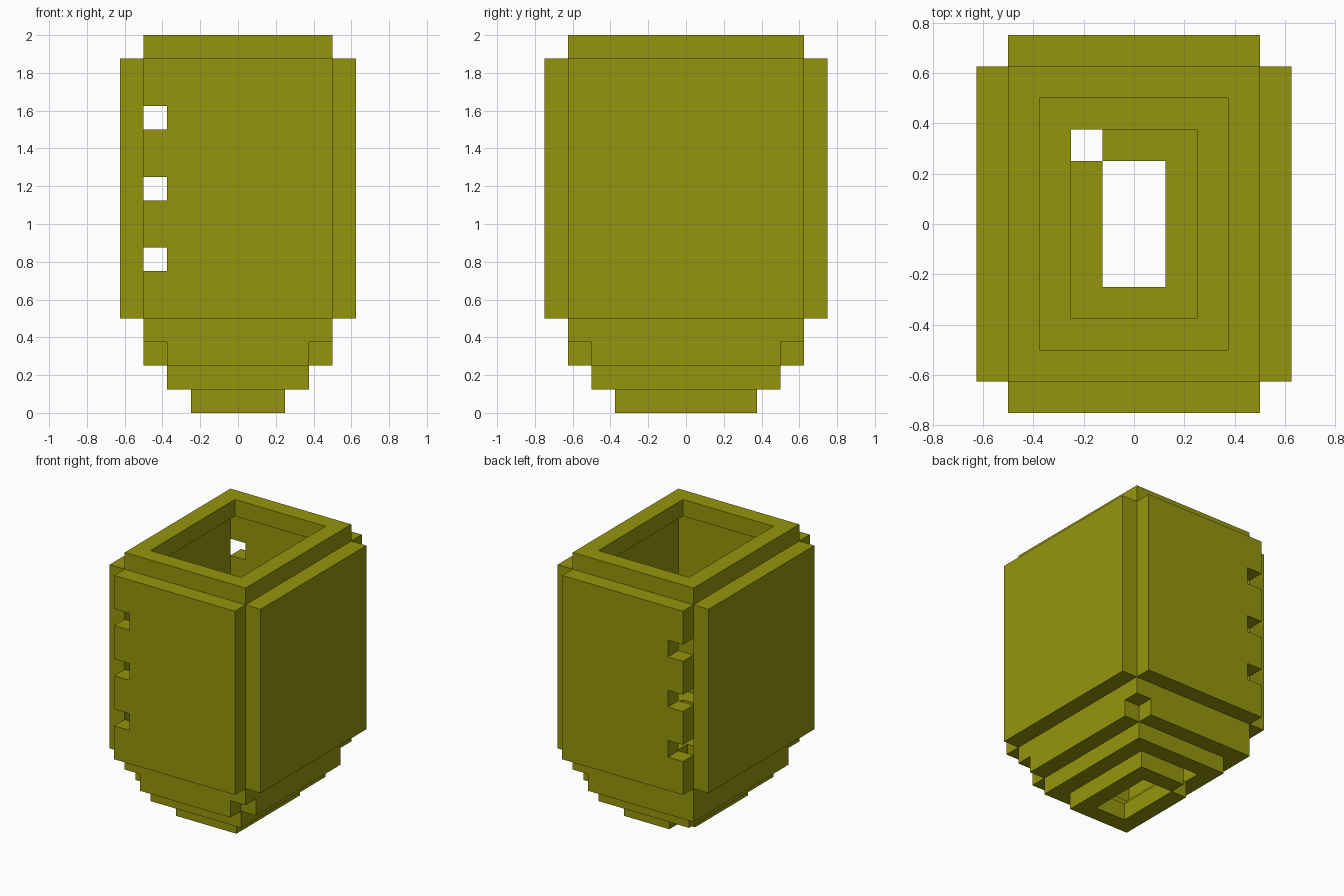
import bpy
import bmesh
import math

if "Cube" in bpy.data.objects:
    bpy.data.objects.remove(bpy.data.objects["Cube"])

U = 0.125  # grid unit of the whole design

olive = bpy.data.materials.new("olive")
olive.diffuse_color = (0.30, 0.30, 0.004, 1.0)
olive.use_nodes = True
olive.node_tree.nodes["Principled BSDF"].inputs["Base Color"].default_value = olive.diffuse_color


def inside(c, box):
    return all(box[0][i] <= c[i] < box[1][i] for i in range(3))


def block(name, solid, cuts=()):
    """Solid box minus cut boxes (all in grid units), keeping only outer faces."""
    lo, hi = solid

    def filled(c):
        return inside(c, solid) and not any(inside(c, k) for k in cuts)

    bm = bmesh.new()
    for x in range(lo[0], hi[0]):
        for y in range(lo[1], hi[1]):
            for z in range(lo[2], hi[2]):
                c = (x, y, z)
                if not filled(c):
                    continue
                for axis in range(3):
                    for side in (0, 1):
                        n = list(c)
                        n[axis] += 2 * side - 1
                        if filled(n):
                            continue
                        a, b = (axis + 1) % 3, (axis + 2) % 3
                        quad = []
                        for da, db in ((0, 0), (1, 0), (1, 1), (0, 1)):
                            p = list(c)
                            p[axis] += side
                            p[a] += da
                            p[b] += db
                            quad.append(bm.verts.new([v * U for v in p]))
                        bm.faces.new(quad if side else quad[::-1])
    bmesh.ops.remove_doubles(bm, verts=bm.verts[:], dist=0.001)
    # merge the grid squares into large flat faces
    bmesh.ops.dissolve_limit(bm, angle_limit=math.radians(1),
                             verts=bm.verts[:], edges=bm.edges[:])
    me = bpy.data.meshes.new(name)
    bm.to_mesh(me)
    bm.free()
    me.materials.append(olive)
    ob = bpy.data.objects.new(name, me)
    bpy.context.collection.objects.link(ob)
    return ob


def ring(name, x, y, z0, z1, cuts=()):
    """Rectangular ring one unit thick, with outer half sizes x and y."""
    hole = ((1 - x, 1 - y, z0), (x - 1, y - 1, z1))
    return block(name, ((-x, -y, z0), (x, y, z1)), [hole, *cuts])


# Stepped base, from the foot upwards; the foot lacks its back left corner
ring("foot_ring", 2, 3, 0, 1, [((-2, 2, 0), (-1, 3, 1))])
ring("lower_step", 3, 4, 1, 2)
corner_notches = [((x, y, 2), (x + 1, y + 1, 3))
                  for x, y in ((-4, -5), (3, -5), (3, 4))]
ring("upper_step", 4, 5, 2, 4, corner_notches)

# Side walls
for name, x in (("left_wall", -5), ("right_wall", 4)):
    block(name, ((x, -5, 4), (x + 1, 5, 15)))

# Front and back walls with three slots along the left edge
for name, y in (("front_wall", -6), ("back_wall", 5)):
    slots = [((-4, y, z), (-3, y + 1, z + 1)) for z in (6, 9, 12)]
    block(name, ((-4, y, 4), (4, y + 1, 15)), slots)

# Top rim
ring("top_rim", 4, 5, 15, 16)
